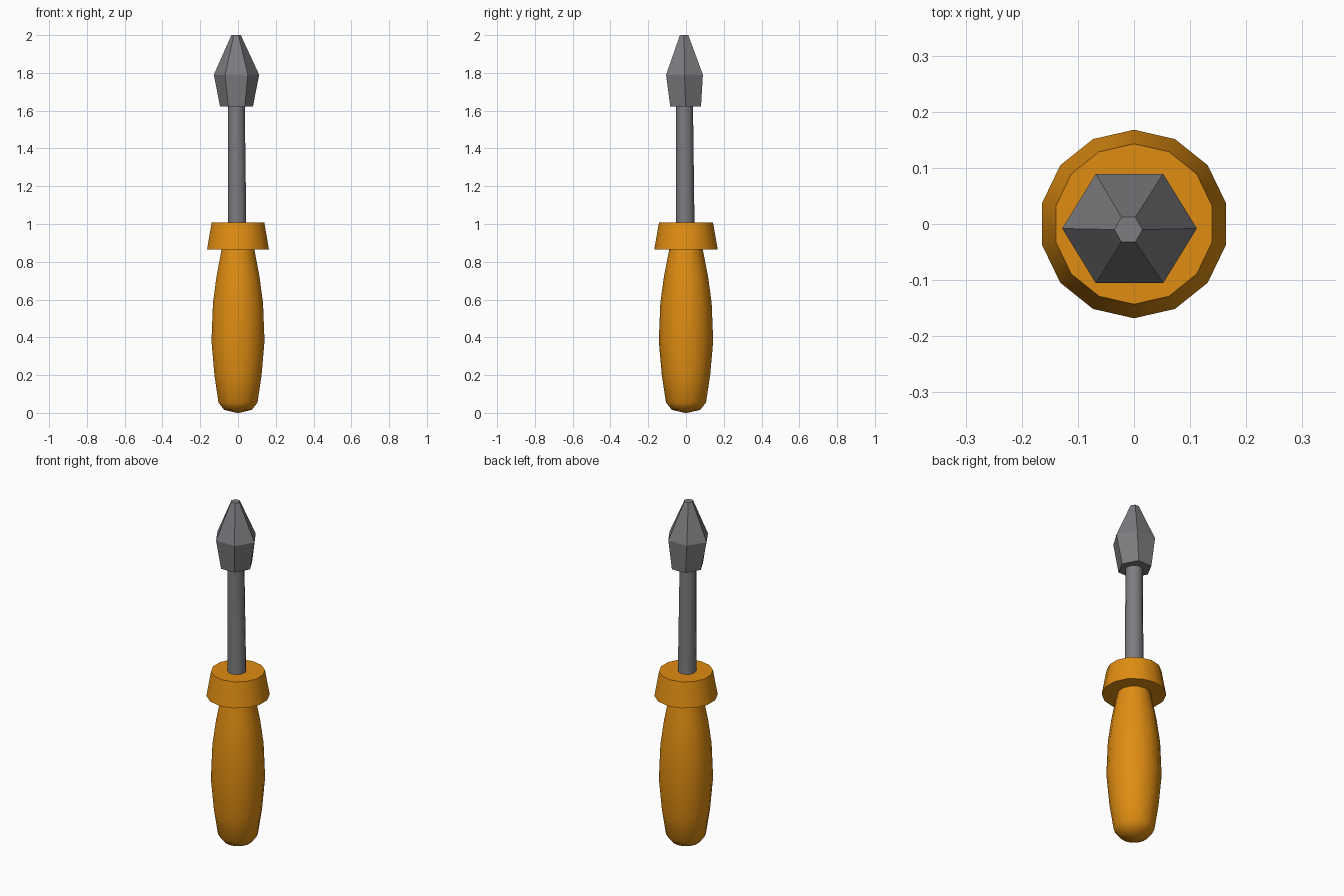
import bpy, bmesh, math

if "Cube" in bpy.data.objects:
    bpy.data.objects.remove(bpy.data.objects["Cube"])


def material(name, rgb):
    m = bpy.data.materials.new(name)
    m.diffuse_color = (*rgb, 1)
    m.use_nodes = True
    m.node_tree.nodes["Principled BSDF"].inputs["Base Color"].default_value = m.diffuse_color
    return m


orange = material("orange plastic", (0.74, 0.265, 0.006))
steel = material("grey steel", (0.205, 0.2, 0.215))


def loft(name, rings, sides, start, mat, smooth=None):
    """Stack of rings (z, x radius, y radius, cx, cy), joined and capped."""
    bm = bmesh.new()
    loops = []
    for z, rx, ry, cx, cy in rings:
        loops.append([bm.verts.new((cx + rx * math.cos(start + 2 * math.pi * i / sides),
                                    cy + ry * math.sin(start + 2 * math.pi * i / sides), z))
                      for i in range(sides)])
    for a, b in zip(loops, loops[1:]):
        for i in range(sides):
            j = (i + 1) % sides
            bm.faces.new((a[i], a[j], b[j], b[i]))
    bm.faces.new(loops[0][::-1])
    bm.faces.new(loops[-1])
    bmesh.ops.recalc_face_normals(bm, faces=bm.faces)
    me = bpy.data.meshes.new(name)
    bm.to_mesh(me)
    bm.free()
    me.materials.append(mat)
    ob = bpy.data.objects.new(name, me)
    bpy.context.collection.objects.link(ob)
    if smooth:
        bpy.ops.object.select_all(action='DESELECT')
        ob.select_set(True)
        bpy.context.view_layer.objects.active = ob
        bpy.ops.object.shade_smooth_by_angle(angle=math.radians(smooth))
    return ob


def round_rings(profile):
    return [(z, r, r, 0, 0) for z, r in profile]


up = math.pi / 2

# Swelling grip with a rounded butt
loft("handle", round_rings([(0.0, 0.006), (0.016, 0.075), (0.055, 0.106), (0.2, 0.128),
                            (0.38, 0.144), (0.58, 0.136), (0.72, 0.117), (0.88, 0.086)]),
     14, up, orange, 60)

# Tapered collar
loft("collar", round_rings([(0.865, 0.168), (1.008, 0.143)]), 14, up, orange, 40)

# Slightly tapering, slightly leaning shaft
loft("shaft", [(1.0, 0.049, 0.049, -0.004, -0.004), (1.63, 0.045, 0.045, -0.008, -0.008)],
     14, up, steel, 40)

# Faceted six-sided tip
loft("tip", [(1.622, 0.087, 0.094, -0.008, -0.002),
             (1.79, 0.12, 0.1125, -0.008, -0.008),
             (2.0, 0.025, 0.0255, -0.01, -0.01)], 6, 0, steel)
